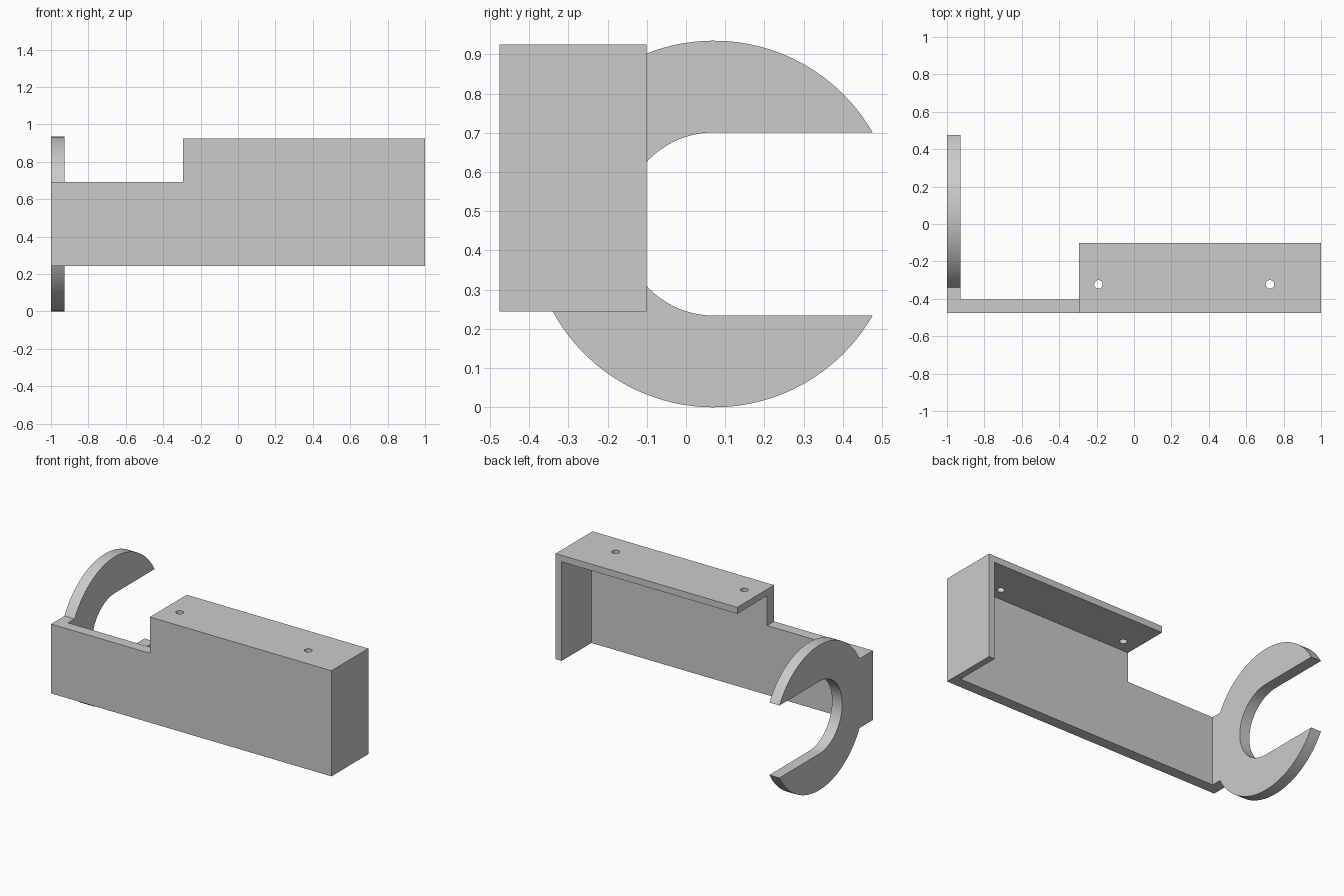
import bpy
import bmesh
from math import asin, cos, pi, sin
from mathutils import Vector

if "Cube" in bpy.data.objects:
    bpy.data.objects.remove(bpy.data.objects["Cube"], do_unlink=True)

grey = bpy.data.materials.new("plain grey")
grey.use_nodes = True
grey.diffuse_color = (0.6, 0.6, 0.6, 1)
grey.node_tree.nodes["Principled BSDF"].inputs["Base Color"].default_value = (0.6, 0.6, 0.6, 1)

# Shared dimensions
LEFT, STEP, RIGHT = -1.0, -0.295, 1.0
FRONT, PLATE_BACK, SHELF_BACK = -0.476, -0.405, -0.101
BOTTOM, LOW_TOP, TOP = 0.244, 0.691, 0.925
WALL = 0.042
HOOK_THICK = 0.072
HOOK_Y, HOOK_Z, OUTER, INNER = 0.071, 0.4675, 0.4675, 0.2335


def prism(name, points, direction):
    """Extrude a closed planar outline along a direction."""
    bm = bmesh.new()
    base = bm.faces.new([bm.verts.new(p) for p in points])
    ext = bmesh.ops.extrude_face_region(bm, geom=[base])
    verts = [g for g in ext["geom"] if isinstance(g, bmesh.types.BMVert)]
    bmesh.ops.translate(bm, verts=verts, vec=Vector(direction))
    bmesh.ops.recalc_face_normals(bm, faces=bm.faces)
    mesh = bpy.data.meshes.new(name)
    bm.to_mesh(mesh)
    bm.free()
    mesh.materials.append(grey)
    obj = bpy.data.objects.new(name, mesh)
    bpy.context.collection.objects.link(obj)
    return obj


def box(name, lo, hi):
    (x0, y0, z0), (x1, y1, z1) = lo, hi
    outline = [(x0, y0, z0), (x1, y0, z0), (x1, y1, z0), (x0, y1, z0)]
    return prism(name, outline, (0, 0, z1 - z0))


def arc(radius, start, end, steps):
    """Points in the side plane around the hook centre."""
    angles = [start + (end - start) * i / steps for i in range(steps + 1)]
    return [(LEFT, HOOK_Y + radius * cos(a), HOOK_Z + radius * sin(a)) for a in angles]


def smooth(obj):
    bpy.ops.object.select_all(action="DESELECT")
    obj.select_set(True)
    bpy.context.view_layer.objects.active = obj
    bpy.ops.object.shade_smooth_by_angle(angle=0.5)


# Front plate with a lowered left section
outline = [(LEFT, BOTTOM), (RIGHT, BOTTOM), (RIGHT, TOP), (STEP, TOP), (STEP, LOW_TOP), (LEFT, LOW_TOP)]
prism("front_plate", [(x, FRONT, z) for x, z in outline], (0, PLATE_BACK - FRONT, 0))

# End wall below the shelf
box("end_wall", (RIGHT - WALL, PLATE_BACK, BOTTOM), (RIGHT, SHELF_BACK, TOP - WALL))

# Top shelf with two drilled screw holes
shelf = box("top_shelf", (STEP, PLATE_BACK, TOP - WALL), (RIGHT, SHELF_BACK, TOP))
for hole_x in (-0.19, 0.727):
    bpy.ops.mesh.primitive_cylinder_add(vertices=32, radius=0.023, depth=0.3,
                                        location=(hole_x, -0.323, TOP))
    cutter = bpy.context.object
    cutter.name = "hole_cutter"
    cutter.data.materials.append(grey)
    cutter.hide_render = True
    mod = shelf.modifiers.new("hole", "BOOLEAN")
    mod.operation = "DIFFERENCE"
    mod.solver = "EXACT"
    mod.object = cutter
    bpy.context.view_layer.objects.active = shelf
    bpy.ops.object.modifier_apply(modifier=mod.name)
    bpy.data.objects.remove(cutter, do_unlink=True)
smooth(shelf)

# Open hook: round disc with a slot, squared off where it joins the plate
tip = asin(INNER / OUTER)
root = pi - asin((LOW_TOP - HOOK_Z) / OUTER)
profile = arc(OUTER, tip, root, 40)
profile += [(LEFT, PLATE_BACK, LOW_TOP), (LEFT, PLATE_BACK, BOTTOM)]
profile += arc(OUTER, 2 * pi - root, 2 * pi - tip, 40)
profile += arc(INNER, 1.5 * pi, 0.5 * pi, 40)
hook = prism("hook", profile, (HOOK_THICK, 0, 0))
smooth(hook)
